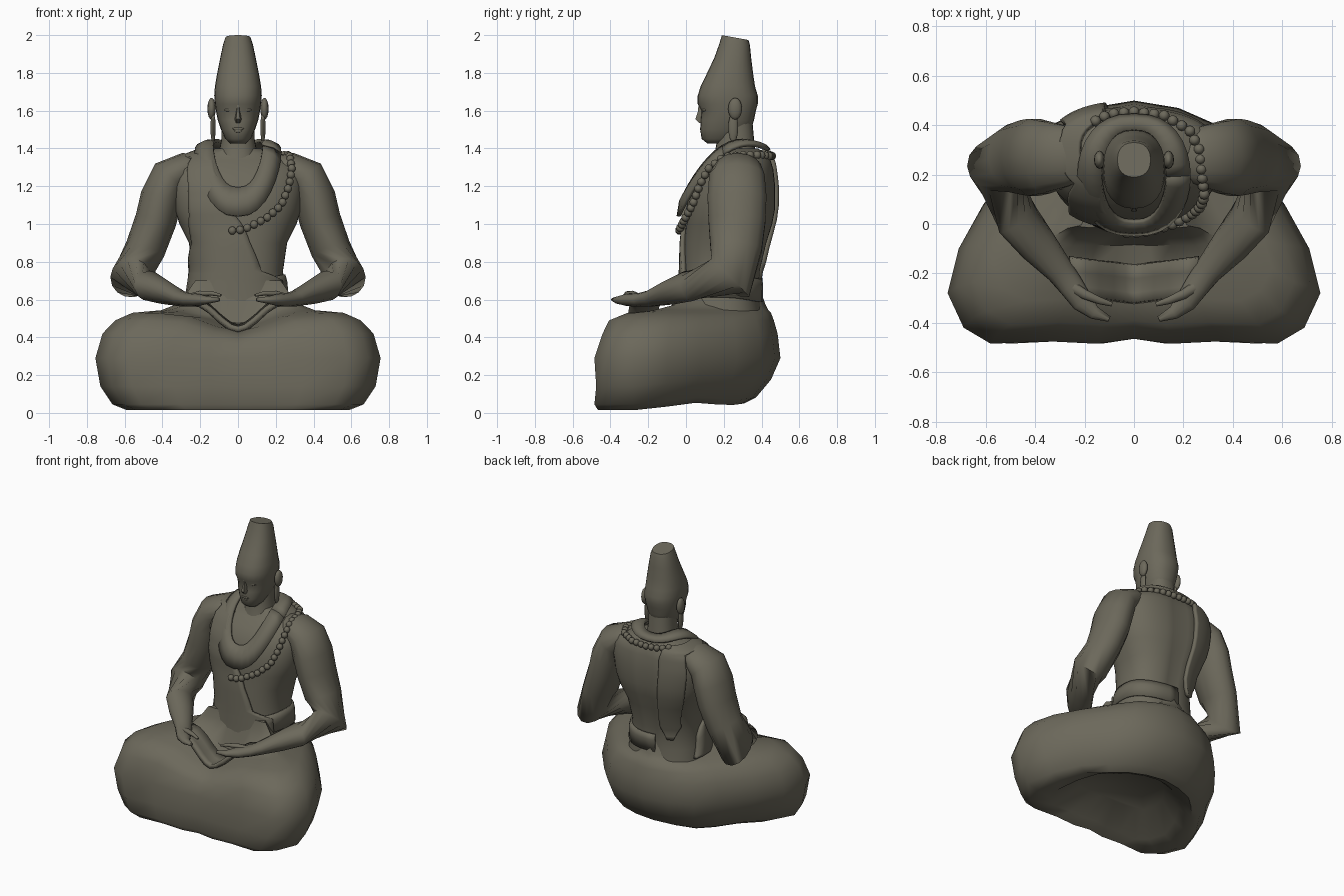
import bpy, bmesh, math
from mathutils import Vector, Matrix

if "Cube" in bpy.data.objects:
    bpy.data.objects.remove(bpy.data.objects["Cube"])

stone = bpy.data.materials.new("olive_stone")
stone.diffuse_color = (0.15, 0.14, 0.105, 1)
stone.use_nodes = True
stone.node_tree.nodes["Principled BSDF"].inputs["Base Color"].default_value = stone.diffuse_color


def finish(name, bm, solid=0, angle=50):
    bmesh.ops.recalc_face_normals(bm, faces=bm.faces[:])
    me = bpy.data.meshes.new(name)
    bm.to_mesh(me)
    bm.free()
    ob = bpy.data.objects.new(name, me)
    bpy.context.collection.objects.link(ob)
    me.materials.append(stone)
    if solid:
        m = ob.modifiers.new("thickness", 'SOLIDIFY')
        m.thickness, m.offset = solid, 0
    bpy.ops.object.select_all(action='DESELECT')
    ob.select_set(True)
    bpy.context.view_layer.objects.active = ob
    bpy.ops.object.shade_smooth_by_angle(angle=math.radians(angle))
    return ob


def grid(name, rows, ring=True, caps=True, solid=0, angle=50):
    """Skin a list of point rows; ring closes each row into a loop."""
    bm = bmesh.new()
    vs = [[bm.verts.new(p) for p in r] for r in rows]
    n = len(rows[0])
    for a, b in zip(vs, vs[1:]):
        for i in range(n if ring else n - 1):
            j = (i + 1) % n
            bm.faces.new((a[i], a[j], b[j], b[i]))
    if caps:
        bm.faces.new(vs[0])
        bm.faces.new(vs[-1])
    return finish(name, bm, solid, angle)


def spow(c, e):
    return math.copysign(abs(c) ** e, c)


def oval(z, hw, yf, yb, a, power=2.3):
    """Point on a rounded oval; a = 0 is +x, -90 degrees is the front."""
    e = 2 / power
    return Vector((spow(math.cos(a), e) * hw, (yf + yb) / 2 + spow(math.sin(a), e) * (yb - yf) / 2, z))


def stack(name, table, n=24, power=2.3):
    return grid(name, [[oval(*t, 2 * math.pi * i / n, power) for i in range(n)] for t in table])


def tube(name, path, side=1, n=12):
    """Oval tube along (x, y, z, thickness, depth) points."""
    pts = [Vector(p[:3]) for p in path]
    rows = []
    for k, p in enumerate(path):
        t = (pts[min(k + 1, len(pts) - 1)] - pts[k]).normalized() + (pts[k] - pts[max(k - 1, 0)]).normalized()
        t.normalize()
        v = Vector((0, 1, 0))
        v = (v - t * v.dot(t)).normalized()
        u = t.cross(v)
        row = []
        for i in range(n):
            a = 2 * math.pi * i / n
            q = pts[k] + u * (p[3] * math.cos(a)) + v * (p[4] * math.sin(a))
            row.append((q.x * side, q.y, q.z))
        rows.append(row)
    return grid(name, rows, angle=80)


def blobs(name, items, seg=12):
    bm = bmesh.new()
    for loc, size in items:
        m = Matrix.Translation(loc) @ Matrix.Diagonal((*size, 1))
        bmesh.ops.create_uvsphere(bm, u_segments=seg, v_segments=seg * 2 // 3, radius=1, matrix=m)
    return finish(name, bm)


# Crossed legs: one half outline, scaled ring by ring, hollow underneath
half = [(0, -.465), (.15, -.485), (.35, -.475), (.58, -.485), (.69, -.42), (.755, -.28),
        (.71, -.1), (.61, .08), (.46, .27), (.34, .40), (.18, .47), (0, .50)]
outline = half + [(-x, y) for x, y in half[-2:0:-1]]
leg_rings = [(.17, .40, .55, .3), (.05, .60, .82, .48), (.015, .78, .96, .62), (.045, .88, 1.0, .74),
             (.14, .965, .98, .9), (.29, 1, 1, 1), (.42, .95, .91, .97), (.49, .86, .84, .93),
             (.53, .74, .64, .90), (.545, .54, .42, .87), (.575, .43, .18, .84), (.64, .355, .06, .795),
             (.70, .30, .03, .77)]
rows = []
for z, sx, sf, sb in leg_rings:
    row = []
    for x, y in outline:
        px, py = x * sx, y * (sf if y < 0 else sb)
        dz = 0
        if z > .4 and py < -.06:      # hollow of the lap
            dz = -.10 * min(1, (z - .3) / .2) * math.exp(-(px / .2) ** 2)
        if z < .15 and y > -.15:      # thigh lifts off between hip and knee
            dz = .04 * math.exp(-((abs(x) - .58) / .15) ** 2) + max(0, y - .2) * .12
            px *= 1 - 1.5 * dz
        row.append((px, py, z + dz))
    rows.append(row)
grid("crossed_legs", rows)

# Torso, with a shallow spine groove
torso = [(.45, .28, -.03, .42), (.62, .255, -.02, .39), (.75, .238, -.015, .395), (.90, .26, -.01, .43),
         (1.0, .31, 0, .46), (1.08, .335, 0, .475), (1.2, .35, .03, .475), (1.29, .34, .08, .465),
         (1.34, .29, .14, .45), (1.375, .20, .17, .42), (1.40, .12, .18, .38)]
for v in stack("torso", torso, 48, 2.4).data.vertices:
    if v.co.y > .3 and v.co.z < 1.36:
        v.co.y -= .014 * math.exp(-(v.co.x / .04) ** 2)


def on_torso(z, deg, off):
    for a, b in zip(torso, torso[1:]):
        if a[0] <= z <= b[0]:
            t = (z - a[0]) / (b[0] - a[0])
            hw, yf, yb = (a[i] + (b[i] - a[i]) * t for i in (1, 2, 3))
            lift = off * .9 if z > 1.3 else 0
            return oval(z + lift, hw + off, yf - off, yb + off, math.radians(deg), 2.4)


# Robe: a single sheet running up the back, over one shoulder and down the front
# each row: inner edge height and angle, outer edge height and angle
robe = [(.70, 115, .70, 125), (.8, 105, .8, 140), (1.1, 105, 1.1, 140), (1.3, 106, 1.3, 142),
        (1.35, 112, 1.33, 147), (1.37, 135, 1.34, 162), (1.372, 180, 1.34, 180), (1.37, 220, 1.34, 203),
        (1.345, 248, 1.335, 222), (1.2, 260, 1.2, 228), (1.05, 268, 1.05, 225), (.9, 280, .9, 212),
        (.75, 295, .75, 180), (.70, 330, .7, 172), (.6, 330, .6, 165), (.54, 330, .54, 160)]
rows = []
for a, b in zip(robe, robe[1:]):
    for k in range(4):
        z0, a0, z1, a1 = (p + (q - p) * k / 4 for p, q in zip(a, b))
        rows.append([on_torso(z0 + (z1 - z0) * i / 12, a0 + (a1 - a0) * i / 12, .011) for i in range(13)])
grid("shoulder_robe", rows, ring=False, caps=False, solid=.026)

# Waistband around the bare side and back
rows = [[on_torso(z + .012 * math.sin(i * .4), -45 + i * 10, off) for i in range(15)]
        for z, off in ((.72, .004), (.68, .01), (.60, .005))]
grid("waistband", rows, ring=False, caps=False, solid=.014)

# Draped collar
rows = []
for i in range(33):
    a = 2 * math.pi * i / 32
    c, s = math.cos(a), math.sin(a)
    outer = Vector((.225 * spow(c, .8), .2 + .24 * s, 1.37 + .175 * s - .155 * s * s))
    inner = Vector((.13 * spow(c, .75), .195 + .185 * s, 1.41 + .115 * s - .105 * s * s))
    mid = (outer + inner) / 2 + Vector((.008 * c, .012 * s, .006))
    rows.append([outer, mid, inner])
grid("draped_collar", rows, ring=False, caps=False, solid=.02)

# Bead strand, evenly spaced along a path
path = [Vector(p) for p in [(-.03, -.035, .965), (.03, -.035, .97), (.15, -.005, 1.03), (.23, .035, 1.1),
        (.27, .07, 1.2), (.285, .115, 1.29), (.275, .2, 1.355), (.265, .3, 1.365), (.225, .38, 1.365),
        (.12, .44, 1.36), (0, .455, 1.36), (-.1, .445, 1.365), (-.17, .41, 1.38)]]
beads, step, left = [], .041, 0
for a, b in zip(path, path[1:]):
    d = (b - a).length
    while left <= d:
        beads.append((a.lerp(b, left / d), (.022,) * 3))
        left += step
    left -= d
blobs("bead_strand", beads, 10)

# Neck and head with tall tapering crown
stack("neck", [(1.2, .12, .10, .38), (1.36, .105, .15, .37), (1.45, .088, .165, .36), (1.56, .088, .17, .35)])
head = stack("head", [(1.425, .04, .115, .21), (1.45, .066, .083, .28), (1.50, .09, .075, .345),
             (1.55, .107, .077, .36), (1.60, .117, .082, .37), (1.635, .122, .062, .38), (1.68, .126, .062, .38),
             (1.73, .122, .078, .365), (1.80, .11, .112, .355), (1.88, .094, .15, .345),
             (1.95, .079, .175, .338), (1.99, .067, .19, .33)])
for v in head.data.vertices:  # sloping top
    if v.co.z > 1.98:
        v.co.z = 1.987 - (v.co.y - .26) * .18

# Face
nose = [(1.64, .010, .066), (1.60, .014, .064), (1.555, .026, .05), (1.535, .022, .07)]
grid("nose", [[(-w, .11, z), (-w * .4, y, z), (w * .4, y, z), (w, .11, z)] for z, w, y in nose])
blobs("lips", [((0, .08, 1.505), (.032, .007, .007)), ((0, .082, 1.491), (.026, .007, .007))])
blobs("eyelids", [((s * .046, .102, 1.604), (.026, .015, .011)) for s in (-1, 1)])

for s, label in ((-1, "right"), (1, "left")):
    # Long-lobed ears
    blobs(label + "_ear", [((s * .14, .26, 1.61), (.022, .037, .058)), ((s * .132, .25, 1.51), (.014, .026, .08))])
    # Arm from shoulder through elbow to fingertips
    tube(label + "_arm", [(.17, .28, 1.315, .05, .09), (.27, .275, 1.30, .08, .125), (.36, .27, 1.25, .105, .15),
                          (.405, .27, 1.14, .112, .16), (.435, .27, 1.02, .11, .155),
                          (.49, .265, .87, .107, .14), (.568, .235, .715, .108, .145),
                          (.47, .015, .672, .08, .092), (.39, -.085, .638, .064, .08), (.30, -.19, .605, .042, .058),
                          (.255, -.25, .598, .036, .052), (.21, -.315, .598, .032, .045),
                          (.16, -.36, .597, .02, .028), (.10, -.385, .60, .01, .012)], s, 14)
    tube(label + "_thumb", [(.26, -.25, .61, .02, .025), (.20, -.285, .632, .015, .02),
                            (.14, -.31, .633, .012, .015), (.09, -.325, .622, .007, .009)], s, 8)

# Cupped fingers meeting in the lap
cup = [(.26, .585), (.20, .572), (.15, .54), (.09, .485), (.04, .447), (0, .435)]
cup = [(-x, z) for x, z in cup] + cup[-2::-1]
grid("cupped_fingers", [[(x, y + .12 * abs(x), z + lift) for x, z in cup] for y, lift in
     ((-.165, .02), (-.22, .005), (-.28, 0), (-.32, .01))], ring=False, caps=False, solid=.028)
